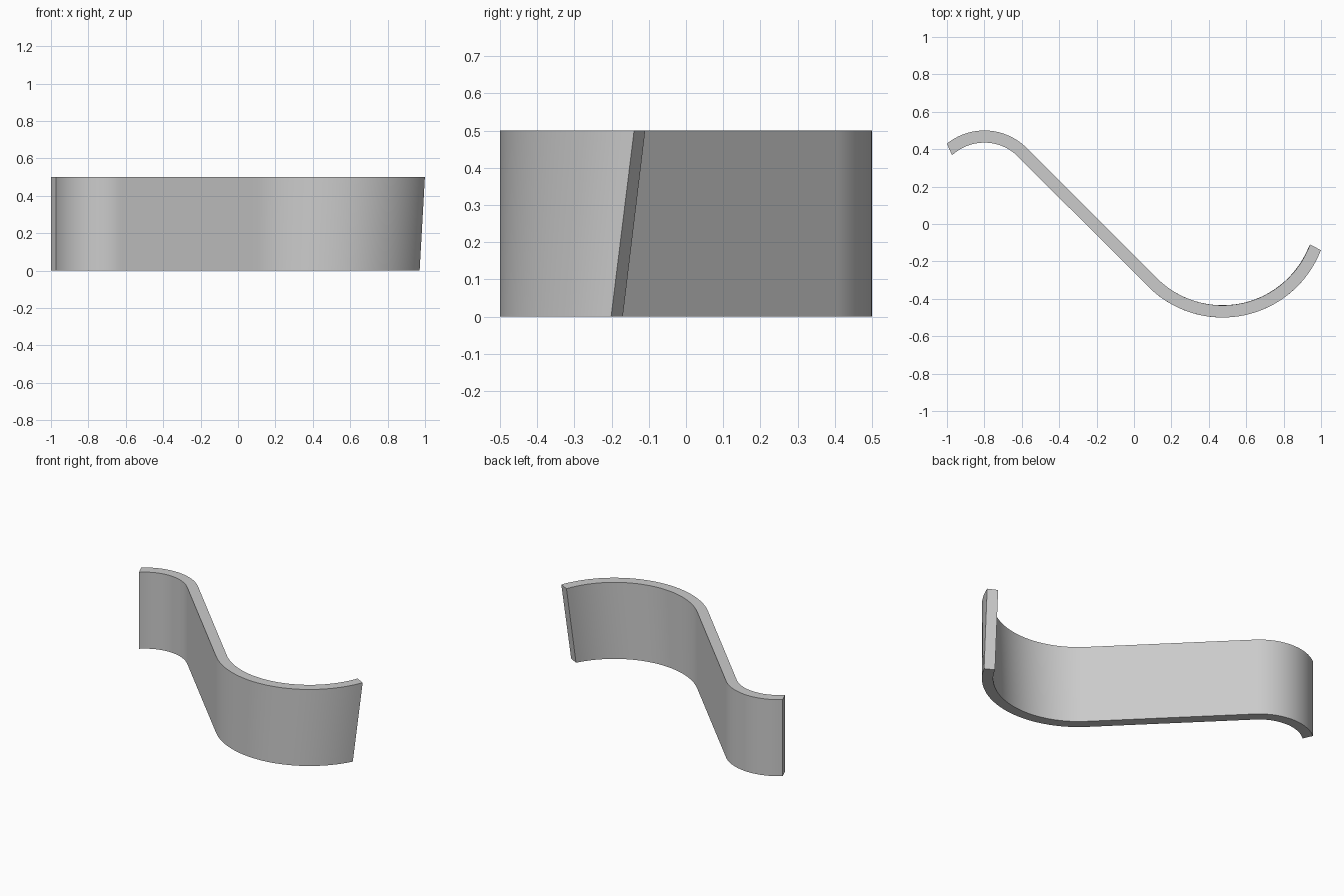
import bpy
import bmesh
import math

cube = bpy.data.objects.get("Cube")
if cube:
    bpy.data.objects.remove(cube, do_unlink=True)

HEIGHT = 0.5
SMALL_CENTRE, SMALL_OUTER, SMALL_INNER = (-0.80, 0.18), 0.32, 0.255
LARGE_CENTRE, LARGE_OUTER, LARGE_INNER = (0.474, 0.063), 0.563, 0.498
STEPS = 32


def arc(centre, radius, start, end, z):
    """Points along a level arc, angles in degrees."""
    points = []
    for i in range(STEPS + 1):
        a = math.radians(start + (end - start) * i / STEPS)
        points.append((centre[0] + radius * math.cos(a),
                       centre[1] + radius * math.sin(a), z))
    return points


def rail(small_radius, small_end, large_radius, large_end, z):
    """One long edge: small bend, straight run, large bend."""
    return (arc(SMALL_CENTRE, small_radius, small_end, 45, z)
            + arc(LARGE_CENTRE, large_radius, 225, large_end, z))


# Four long edges; the end of the large bend leans outward towards the top
rails = [
    rail(SMALL_INNER, 132.7, LARGE_OUTER, 332.0, 0),
    rail(SMALL_OUTER, 128.7, LARGE_INNER, 332.1, 0),
    rail(SMALL_OUTER, 128.7, LARGE_INNER, 339.7, HEIGHT),
    rail(SMALL_INNER, 132.7, LARGE_OUTER, 338.9, HEIGHT),
]

# Skin the edges into a closed strip
bm = bmesh.new()
rows = [[bm.verts.new(p) for p in r] for r in rails]
for k in range(4):
    a, b = rows[k], rows[(k + 1) % 4]
    for i in range(len(a) - 1):
        bm.faces.new((a[i], a[i + 1], b[i + 1], b[i]))
for i in (0, -1):
    bm.faces.new([r[i] for r in rows])
bmesh.ops.recalc_face_normals(bm, faces=bm.faces)

mesh = bpy.data.meshes.new("curved_wall")
bm.to_mesh(mesh)
bm.free()
wall = bpy.data.objects.new("curved_wall", mesh)
bpy.context.collection.objects.link(wall)

# Plain grey finish
grey = bpy.data.materials.new("light_grey")
grey.use_nodes = True
colour = (0.6, 0.6, 0.6, 1)
grey.diffuse_color = colour
grey.node_tree.nodes["Principled BSDF"].inputs["Base Color"].default_value = colour
mesh.materials.append(grey)

# Smooth bends with crisp rims
bpy.ops.object.select_all(action='DESELECT')
wall.select_set(True)
bpy.context.view_layer.objects.active = wall
bpy.ops.object.shade_smooth_by_angle(angle=math.radians(30))
